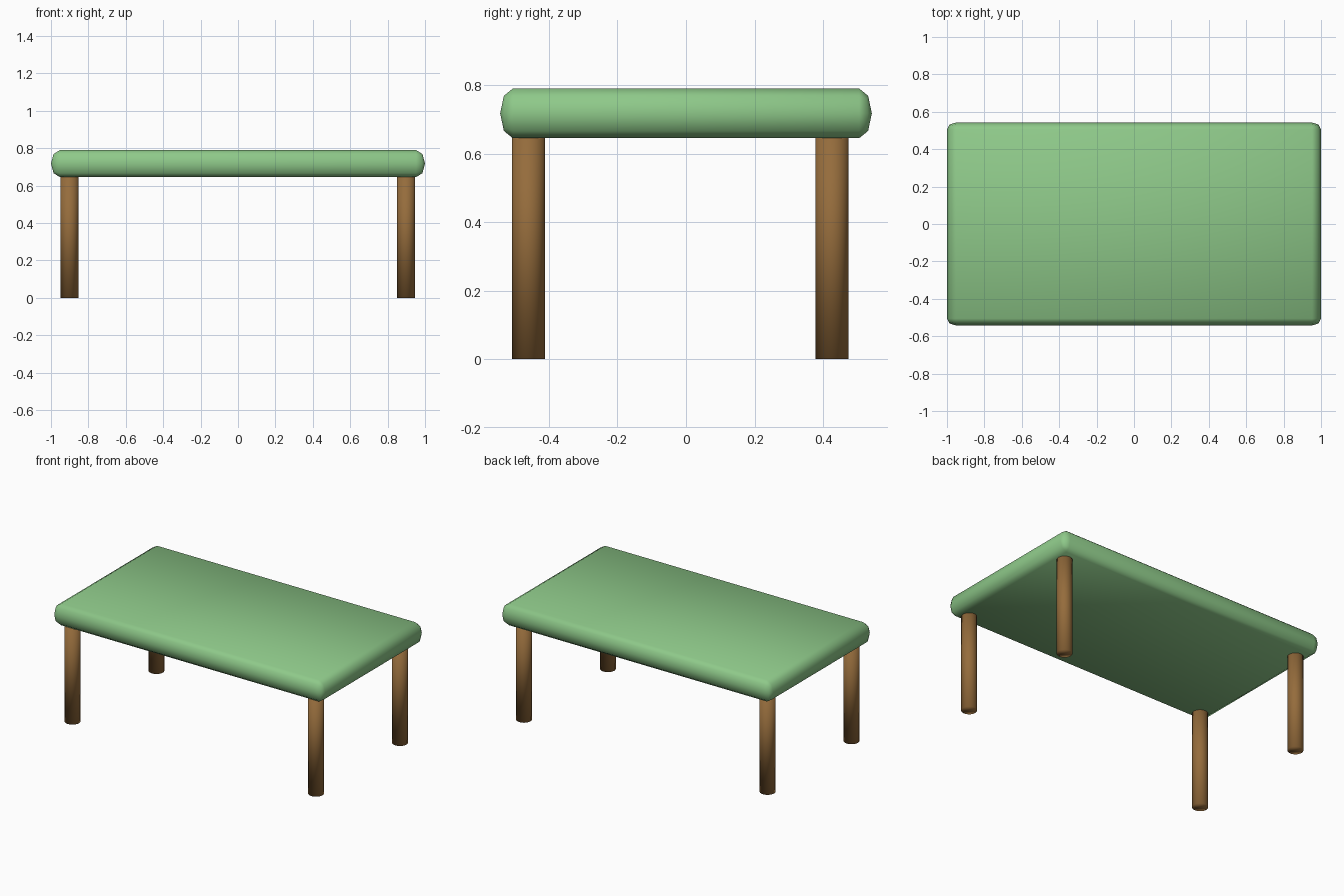
import bpy
import bmesh
from mathutils import Vector

if "Cube" in bpy.data.objects:
    bpy.data.objects.remove(bpy.data.objects["Cube"])


def material(name, color):
    mat = bpy.data.materials.new(name)
    mat.diffuse_color = (*color, 1.0)
    mat.use_nodes = True
    mat.node_tree.nodes["Principled BSDF"].inputs["Base Color"].default_value = mat.diffuse_color
    return mat


def finish(bm, name, mat):
    bmesh.ops.recalc_face_normals(bm, faces=bm.faces)
    for face in bm.faces:
        face.smooth = True
    mesh = bpy.data.meshes.new(name)
    bm.to_mesh(mesh)
    bm.free()
    mesh.materials.append(mat)
    obj = bpy.data.objects.new(name, mesh)
    bpy.context.collection.objects.link(obj)
    return obj


green = material("green_top", (0.27, 0.58, 0.25))
brown = material("brown_wood", (0.30, 0.15, 0.045))

# Table top: box with elliptical edges, bevelled in stretched space then scaled back
size = Vector((2.0, 1.085, 0.145))
round_x, round_y, half_z = 0.048, 0.037, size.z / 2
stretch = Vector((half_z / round_x, half_z / round_y, 1.0))
bm = bmesh.new()
bmesh.ops.create_cube(bm, size=1.0)
bmesh.ops.scale(bm, vec=size * stretch, verts=bm.verts)
bmesh.ops.bevel(bm, geom=list(bm.edges), offset=half_z * 0.9999, segments=2,
                profile=0.5, affect='EDGES', clamp_overlap=True)
bmesh.ops.remove_doubles(bm, verts=bm.verts, dist=0.0005)
bmesh.ops.scale(bm, vec=[1 / s for s in stretch], verts=bm.verts)
top = finish(bm, "table_top", green)
top.location.z = 0.7175

# Four round legs running up into the top
leg_height, leg_radius = 0.71, 0.048
for side, x in (("left", -0.901), ("right", 0.899)):
    for end, y in (("front", -0.46), ("back", 0.426)):
        bm = bmesh.new()
        bmesh.ops.create_cone(bm, cap_ends=True, segments=32, radius1=leg_radius,
                              radius2=leg_radius, depth=leg_height)
        leg = finish(bm, f"{end}_{side}_leg", brown)
        leg.location = (x, y, leg_height / 2)
